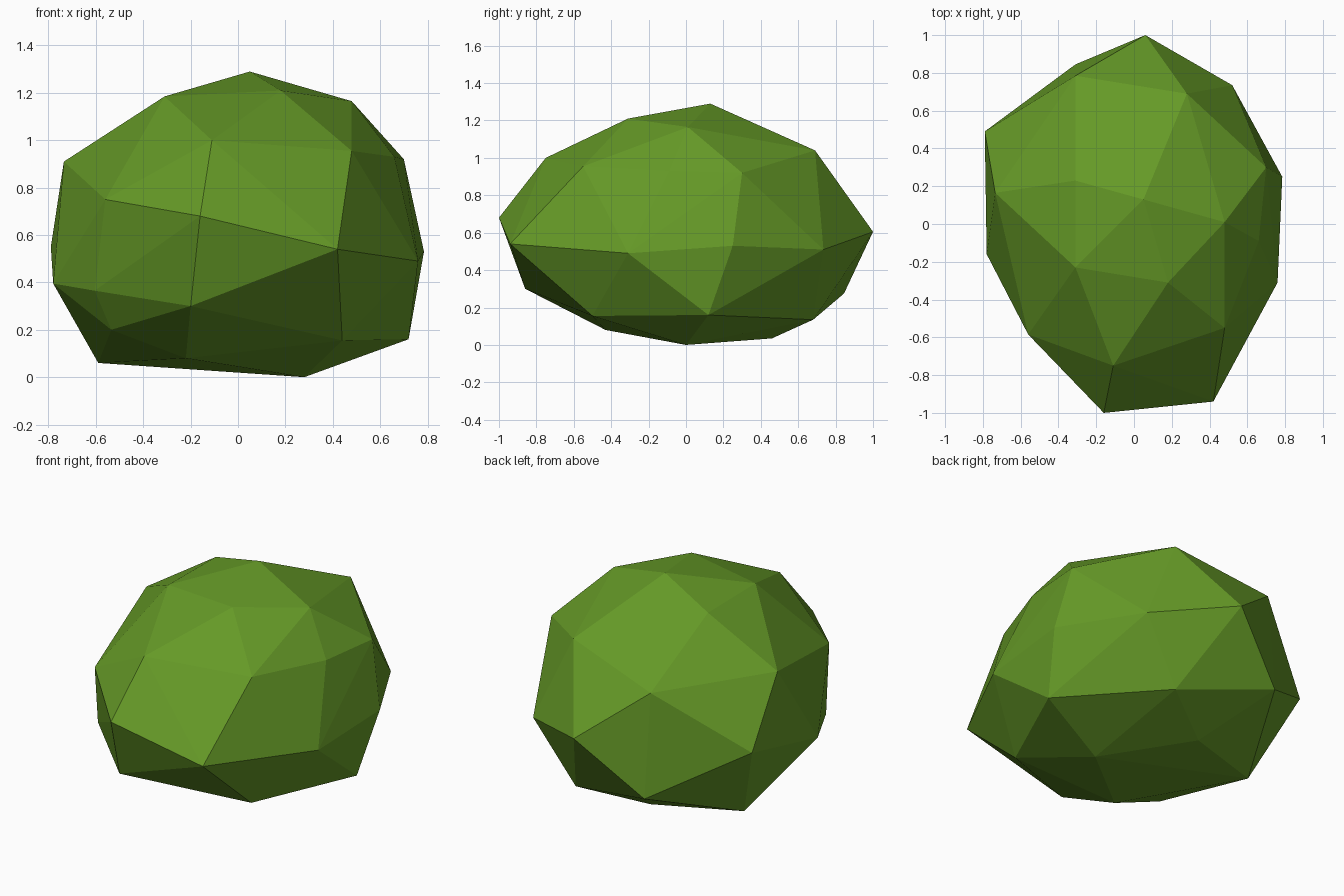
import bpy, bmesh

# Leaf colour
leaf = bpy.data.materials.new("leaf green")
leaf.diffuse_color = (0.13, 0.32, 0.02, 1.0)

# Corner points of the faceted bush, from crown to base
crown = [(0.05, 0.13, 1.29), (0.18, -0.31, 1.21), (-0.31, -0.23, 1.185),
         (-0.31, 0.23, 1.18), (0.48, 0.01, 1.165), (0.28, 0.69, 1.04),
         (-0.11, -0.75, 1.0), (0.48, -0.55, 0.955), (0.66, -0.09, 0.93),
         (0.70, 0.30, 0.92), (-0.735, 0.165, 0.91), (-0.31, 0.785, 0.90)]
middle = [(-0.56, -0.585, 0.75), (-0.16, -1.0, 0.68), (0.06, 1.0, 0.605),
          (-0.79, 0.49, 0.55), (0.42, -0.94, 0.54), (0.785, 0.25, 0.53),
          (0.52, 0.735, 0.51), (0.76, -0.31, 0.49), (-0.78, -0.16, 0.395),
          (-0.605, -0.49, 0.365)]
base = [(-0.20, -0.86, 0.30), (-0.31, 0.845, 0.275), (-0.535, -0.415, 0.20),
        (0.72, 0.12, 0.16), (0.44, -0.50, 0.155), (0.27, 0.68, 0.135),
        (-0.22, -0.43, 0.08), (-0.59, 0.28, 0.06), (-0.08, 0.46, 0.035),
        (0.28, 0.0, 0.0)]

# Wrap the points in a faceted shell
bm = bmesh.new()
for p in crown + middle + base:
    bm.verts.new(p)
bmesh.ops.convex_hull(bm, input=bm.verts[:])
bmesh.ops.recalc_face_normals(bm, faces=bm.faces[:])
for f in bm.faces:
    f.smooth = False

mesh = bpy.data.meshes.new("bush")
bm.to_mesh(mesh)
bm.free()
mesh.materials.append(leaf)
bush = bpy.data.objects.new("bush", mesh)
bpy.context.collection.objects.link(bush)
